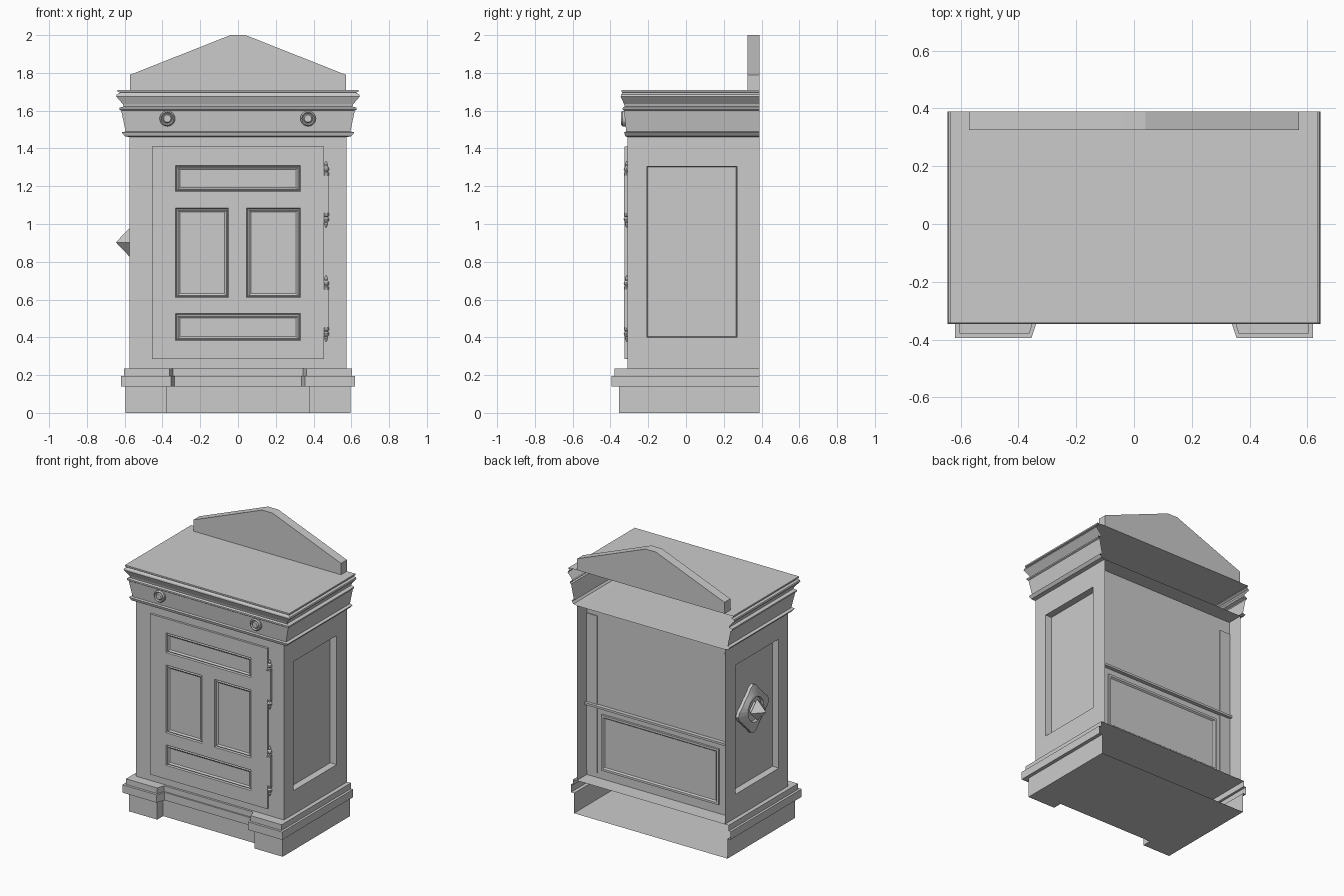
import bpy, bmesh, math
from mathutils import Matrix

if "Cube" in bpy.data.objects:
    bpy.data.objects.remove(bpy.data.objects["Cube"])


def finish(name, bm):
    bmesh.ops.remove_doubles(bm, verts=bm.verts, dist=1e-5)
    bmesh.ops.recalc_face_normals(bm, faces=bm.faces)
    me = bpy.data.meshes.new(name)
    bm.to_mesh(me)
    bm.free()
    ob = bpy.data.objects.new(name, me)
    bpy.context.collection.objects.link(ob)
    return ob


def loft(name, sections, closed=False, caps=True):
    """Bridge equal-length point lists; optionally cap the first and last."""
    bm = bmesh.new()
    rows = [[bm.verts.new(p) for p in s] for s in sections]
    n = len(rows[0])
    for a, b in zip(rows, rows[1:]):
        for i in range(n if closed else n - 1):
            j = (i + 1) % n
            bm.faces.new((a[i], a[j], b[j], b[i]))
    if caps:
        bm.faces.new(rows[0])
        bm.faces.new(rows[-1])
    return finish(name, bm)


def box(name, x0, x1, y0, y1, z0, z1):
    def ring(z):
        return [(x0, y0, z), (x1, y0, z), (x1, y1, z), (x0, y1, z)]
    return loft(name, [ring(z0), ring(z1)], closed=True)


def nested(name, rings, side=False):
    """Concentric rectangles (u0, u1, z0, z1, depth), filled at the centre."""
    bm = bmesh.new()
    rows = []
    for u0, u1, z0, z1, d in rings:
        pts = [(u0, z0), (u1, z0), (u1, z1), (u0, z1)]
        rows.append([bm.verts.new((d, u, z) if side else (u, d, z)) for u, z in pts])
    for a, b in zip(rows, rows[1:]):
        for i in range(4):
            j = (i + 1) % 4
            bm.faces.new((a[i], a[j], b[j], b[i]))
    bm.faces.new(rows[-1])
    return finish(name, bm)


def turned(name, profile, sides, matrix):
    """Lathe (radius, height) pairs about local z, then place."""
    secs = [[matrix @ Matrix.Rotation(2 * math.pi * i / sides, 4, 'Z')
             @ Matrix.Translation((r, 0, h)) @ Matrix.Identity(4).to_translation()
             for i in range(sides)] for r, h in profile]
    return loft(name, secs, closed=True)


BACK = 0.39
HX = 0.574


# Stepped base with two projecting front plinths, open at the back
def plan(hx, yf, n0, n1, ym, z):
    half = [(hx, BACK), (hx, yf), (n0, yf), (n1, ym)]
    return [(x, y, z) for x, y in half] + [(-x, y, z) for x, y in reversed(half)]


low = (0.595, -0.355, 0.378, 0.378, -0.29)
mid = (0.62, -0.395, 0.355, 0.335, -0.335)
top = (0.603, -0.378, 0.362, 0.345, -0.325)
loft("base", [plan(*low, 0), plan(*low, 0.14), plan(*mid, 0.14),
              plan(*mid, 0.195), plan(*top, 0.195), plan(*top, 0.235)])

# Carcass: front, recessed sides and the set-in back
nested("front_wall", [(-HX, HX, 0.235, 1.46, -0.31)])
for s, label in ((1, "right"), (-1, "left")):
    nested(label + "_side", [(-0.31, BACK, 0.235, 1.46, s * HX),
                             (-0.207, 0.27, 0.40, 1.305, s * HX),
                             (-0.203, 0.266, 0.404, 1.301, s * (HX - 0.045))], side=True)
    xs = sorted((s * 0.49, s * 0.572))
    box(label + "_back_stile", xs[0], xs[1], 0.275, 0.285, 0.27, 1.37)
nested("back_wall", [(-HX, HX, 0.235, 1.46, 0.278)])
box("back_rail", -HX, HX, 0.27, 0.305, 0.735, 0.75)
nested("back_lower_panel", [(-0.455, 0.455, 0.30, 0.69, 0.278),
                            (-0.455, 0.455, 0.30, 0.69, 0.292),
                            (-0.44, 0.44, 0.315, 0.675, 0.292),
                            (-0.432, 0.432, 0.323, 0.667, 0.282)])

# Cornice: half width, front depth, height
cornice = [(HX, -0.31, 1.46), (0.60, -0.322, 1.465), (0.616, -0.328, 1.485),
           (0.595, -0.317, 1.49), (0.618, -0.328, 1.60), (0.628, -0.335, 1.605),
           (0.628, -0.335, 1.615), (0.606, -0.325, 1.622), (0.61, -0.328, 1.635),
           (0.645, -0.346, 1.675), (0.642, -0.344, 1.685), (0.625, -0.335, 1.695),
           (0.637, -0.342, 1.70), (0.637, -0.342, 1.71)]
loft("cornice", [[(x, BACK, z), (x, y, z), (-x, y, z), (-x, BACK, z)]
                 for x, y, z in cornice])

# Pediment
outline = [(-0.571, 1.71), (0.571, 1.71), (0.571, 1.79), (0.04, 2.0), (-0.04, 2.0), (-0.571, 1.79)]
loft("pediment", [[(x, y, z) for x, z in outline] for y in (0.325, BACK)], closed=True)

# Round bosses on the frieze
for x in (-0.374, 0.371):
    turned("frieze_boss", [(0.041, 0), (0.041, 0.018), (0.034, 0.026), (0.028, 0.018),
                           (0.024, 0.018), (0.019, 0.027)], 20,
           Matrix.Translation((x, -0.318, 1.558)) @ Matrix.Rotation(math.pi / 2, 4, 'X'))

# Door frame: stiles, rails and the middle mullion
D0, D1 = -0.325, -0.31
P = 0.33
for x0, x1 in ((-0.455, -P), (P, 0.455)):
    box("door_stile", x0, x1, D0, D1, 0.285, 1.41)
for z0, z1 in ((0.285, 0.382), (0.525, 0.61), (1.085, 1.172), (1.31, 1.41)):
    box("door_rail", -P, P, D0, D1, z0, z1)
box("door_mullion", -0.05, 0.046, D0, D1, 0.61, 1.085)

# Door panels with a small moulding
for x0, x1, z0, z1 in ((-P, P, 1.172, 1.31), (-P, -0.05, 0.61, 1.085),
                       (0.046, P, 0.61, 1.085), (-P, P, 0.382, 0.525)):
    nested("door_panel", [(x0 + i, x1 - i, z0 + i, z1 - i, D0 + d)
                          for i, d in ((0, 0), (0.005, 0.010), (0.012, 0.004), (0.022, 0.012))])

# Hinges with turned finials
half = [(0.015, 0.0), (0.015, 0.115), (0.010, 0.12), (0.017, 0.13),
        (0.014, 0.142), (0.006, 0.15), (0.009, 0.158), (0.002, 0.175)]
for z in (1.157, 0.552):
    turned("hinge", [(r, -h) for r, h in reversed(half[1:])] + half[1:], 10,
           Matrix.Translation((0.466, -0.314, z)))
    box("hinge_leaf", 0.445, 0.482, -0.328, -0.31, z - 0.1, z + 0.1)

# Lobed rosette and pyramid handle on the left side
CY, CZ = 0.035, 0.903


def lobes(scale, x):
    pts = []
    for i in range(32):
        a = 2 * math.pi * i / 32
        r = scale * (0.145 + 0.02 * math.cos(4 * a) + 0.006 * math.cos(8 * a))
        pts.append((x, CY + r * math.cos(a), CZ + r * math.sin(a)))
    return pts


def circle(r, x):
    return [(x, CY + r * math.cos(2 * math.pi * i / 32), CZ + r * math.sin(2 * math.pi * i / 32))
            for i in range(32)]


loft("rosette", [lobes(1, -0.529), lobes(1, -0.55), circle(0.10, -0.568),
                 circle(0.085, -0.568), circle(0.08, -0.55)], closed=True)
turned("handle", [(0.05, 0), (0.05, 0.02), (0.075, 0.03), (0.0005, 0.101)], 4,
       Matrix.Translation((-0.545, CY, CZ)) @ Matrix.Rotation(-math.pi / 2, 4, 'Y'))
